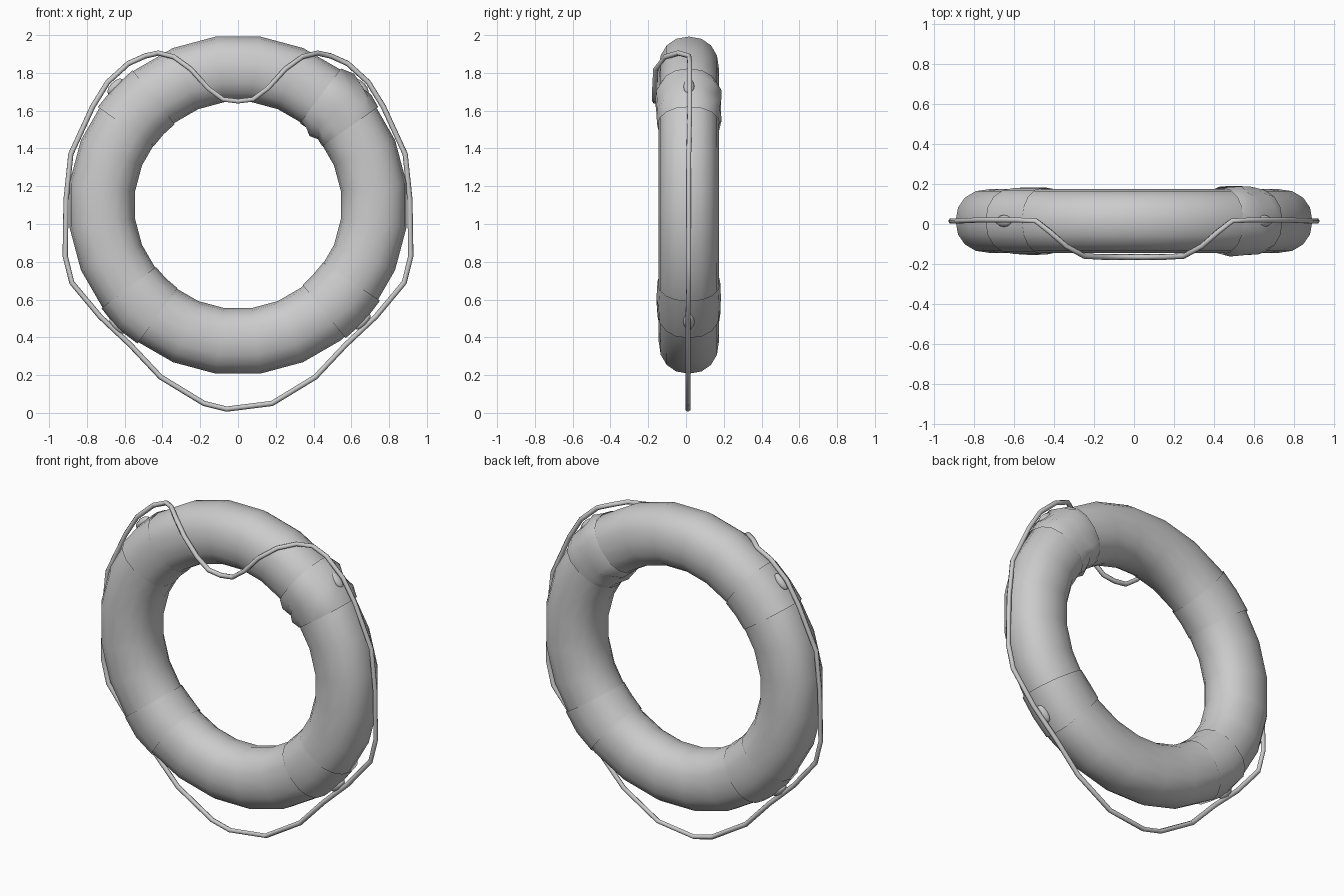
import bpy, math, random
from mathutils import Vector

cube = bpy.data.objects.get("Cube")
if cube:
    bpy.data.objects.remove(cube)
random.seed(4)

grey = bpy.data.materials.new("plain_grey")
grey.use_nodes = True
colour = (0.6, 0.6, 0.6, 1)
grey.diffuse_color = colour
grey.node_tree.nodes["Principled BSDF"].inputs["Base Color"].default_value = colour

CENTRE = Vector((0, 0.015, 1.1))
MAJOR = 0.725
SIDES = 16


def section(t, grow):
    """Rounded, slightly squared tube section: radial and depth offsets."""
    def soft(v):
        return math.copysign(abs(v) ** 0.9, v)
    return (0.175 + grow) * soft(math.cos(t)), (0.16 + grow) * soft(math.sin(t))


def swept_tube(name, start, end, steps, grow=0.0, crumple=0.0, closed=False):
    """Sweep the section about the ring centre between two angles (degrees)."""
    verts, faces = [], []
    rings = steps if closed else steps + 1
    for i in range(rings):
        a = math.radians(start + (end - start) * i / steps)
        for j in range(SIDES):
            bump = random.uniform(-0.3, 1) * crumple if 0 < i < steps else 0
            r, d = section(math.tau * j / SIDES, grow + bump)
            verts.append(CENTRE + Vector(((MAJOR + r) * math.cos(a), d,
                                          (MAJOR + r) * math.sin(a))))
    for i in range(steps):
        k = (i + 1) % rings
        for j in range(SIDES):
            n = (j + 1) % SIDES
            faces.append((i * SIDES + j, i * SIDES + n, k * SIDES + n, k * SIDES + j))
    mesh = bpy.data.meshes.new(name)
    mesh.from_pydata(verts, [], faces)
    mesh.materials.append(grey)
    mesh.shade_smooth()
    obj = bpy.data.objects.new(name, mesh)
    bpy.context.collection.objects.link(obj)
    return obj


# Float ring
swept_tube("float_ring", 7.5, 367.5, 24, closed=True)

# Fabric bands; the upper left one is crumpled
swept_tube("band_upper_left", 35, 53, 4, 0.006, 0.022)
swept_tube("band_upper_right", 128, 145, 2, 0.006)
swept_tube("band_lower_right", 217, 234, 2, 0.006, 0.008)
swept_tube("band_lower_left", 309, 326, 2, 0.006, 0.008)

# Grab rope: drapes over the front at the top, hangs loose at the bottom
drape = [(0.08, -0.165, 1.66), (0.16, -0.165, 1.72), (0.25, -0.16, 1.82),
         (0.34, -0.11, 1.885), (0.42, -0.04, 1.905), (0.49, 0.015, 1.89),
         (0.58, 0.02, 1.85), (0.69, 0.02, 1.75), (0.77, 0.02, 1.62),
         (0.885, 0.015, 1.37), (0.91, 0.015, 1.13), (0.915, 0.015, 0.83),
         (0.88, 0.015, 0.69), (0.73, 0.01, 0.51), (0.57, 0.01, 0.36),
         (0.41, 0.01, 0.19), (0.18, 0.01, 0.05)]
path = [(0, -0.165, 1.65)] + drape + [(-0.06, 0.01, 0.02)]
path += [(-x, y, z) for x, y, z in reversed(drape)]
curve = bpy.data.curves.new("grab_rope", "CURVE")
curve.dimensions = "3D"
curve.bevel_depth = 0.014
curve.bevel_resolution = 1
spline = curve.splines.new("POLY")
spline.points.add(len(path) - 1)
for point, co in zip(spline.points, path):
    point.co = (*co, 1)
spline.use_cyclic_u = True
curve.materials.append(grey)
rope = bpy.data.objects.new("grab_rope", curve)
bpy.context.collection.objects.link(rope)

# Rope knots where the bands hold it
for name, angle in (("upper_left", 44), ("upper_right", 136),
                    ("lower_right", 225), ("lower_left", 317)):
    a = math.radians(angle)
    spot = CENTRE + Vector((math.cos(a), 0, math.sin(a))) * 0.905
    bpy.ops.mesh.primitive_uv_sphere_add(segments=8, ring_count=6, radius=0.03, location=spot)
    loop = bpy.context.object
    loop.name = "rope_loop_" + name
    loop.rotation_euler = (0, -a, 0)
    loop.scale = (0.8, 1, 1.8)
    loop.data.materials.append(grey)
    bpy.ops.object.shade_smooth()
